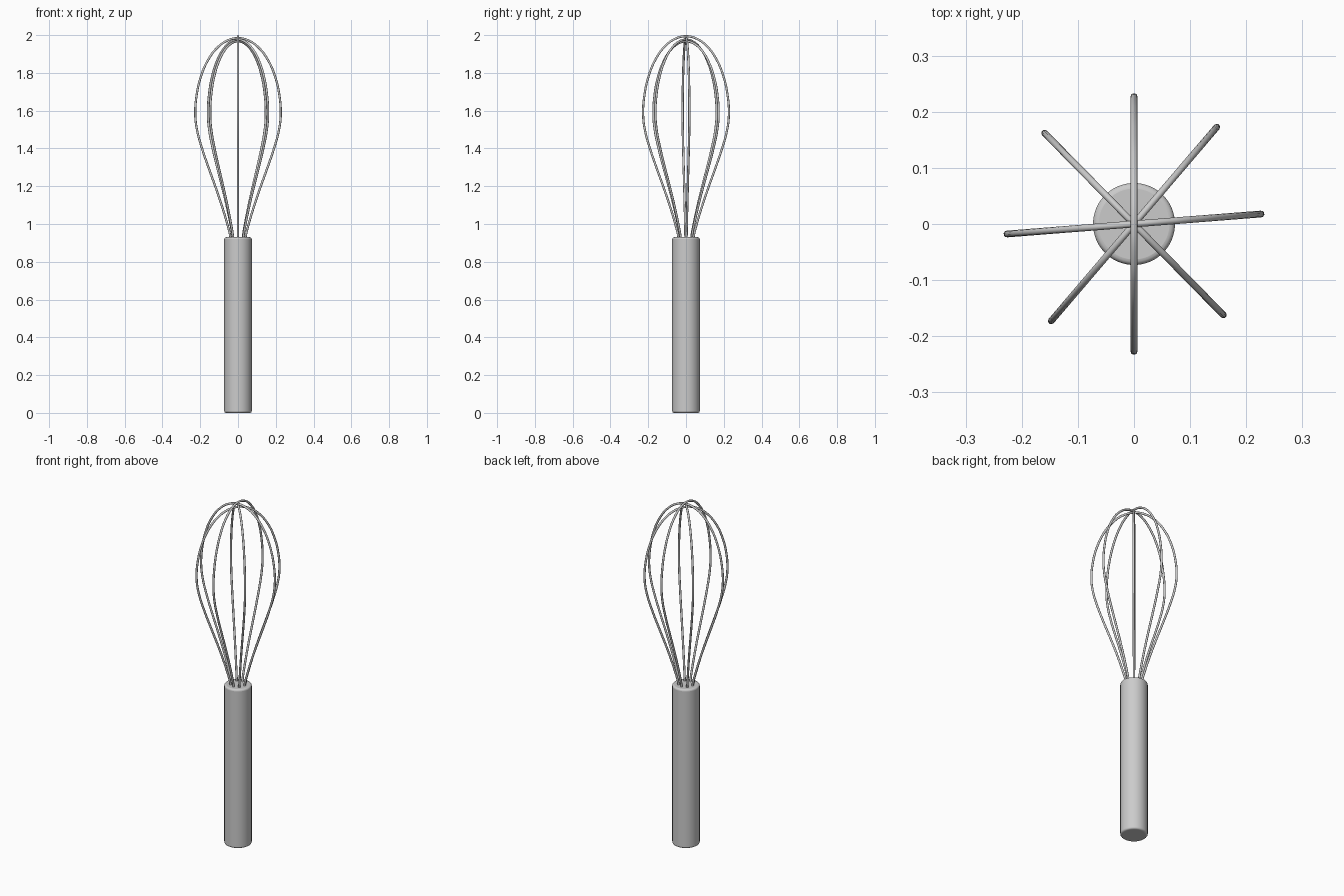
import bpy
from math import sin, cos, pi, radians

if "Cube" in bpy.data.objects:
    bpy.data.objects.remove(bpy.data.objects["Cube"])

# Handle: straight rod with softly rounded rims
bpy.ops.mesh.primitive_cylinder_add(vertices=64, radius=0.073, depth=0.93, location=(0, 0, 0.465))
handle = bpy.context.object
handle.name = "handle"
bev = handle.modifiers.new("rounded_rims", 'BEVEL')
bev.width = 0.01
bev.segments = 4
bev.limit_method = 'ANGLE'
bpy.ops.object.shade_smooth_by_angle()

# Flared lower half of a wire: (distance from axis, height)
LOWER = [(0.039, 0.90), (0.042, 0.94), (0.057, 1.0), (0.087, 1.1),
         (0.121, 1.2), (0.157, 1.3), (0.191, 1.4), (0.218, 1.5)]


def wire_loop(name, degrees, top):
    # elliptical crown joined to the flared lower legs
    mid = 1.58
    side = LOWER + [(0.227 * cos(pi / 2 * i / 6), mid + (top - mid) * sin(pi / 2 * i / 6))
                    for i in range(6)]
    path = side + [(0, top)] + [(-r, z) for r, z in reversed(side)]
    a = radians(degrees)
    curve = bpy.data.curves.new(name, 'CURVE')
    curve.dimensions = '3D'
    curve.bevel_depth = 0.006
    curve.bevel_resolution = 3
    curve.resolution_u = 6
    curve.use_fill_caps = True
    spline = curve.splines.new('BEZIER')
    spline.bezier_points.add(len(path) - 1)
    for p, (r, z) in zip(spline.bezier_points, path):
        p.co = (r * cos(a), r * sin(a), z)
        p.handle_left_type = p.handle_right_type = 'AUTO'
    obj = bpy.data.objects.new(name, curve)
    bpy.context.collection.objects.link(obj)


# Four wire loops crossing at the top, each stacked just above the next
for i, (deg, top) in enumerate([(90, 1.994), (4.5, 1.984), (-45.5, 1.976), (49.5, 1.967)]):
    wire_loop(f"wire_loop_{i + 1}", deg, top)
